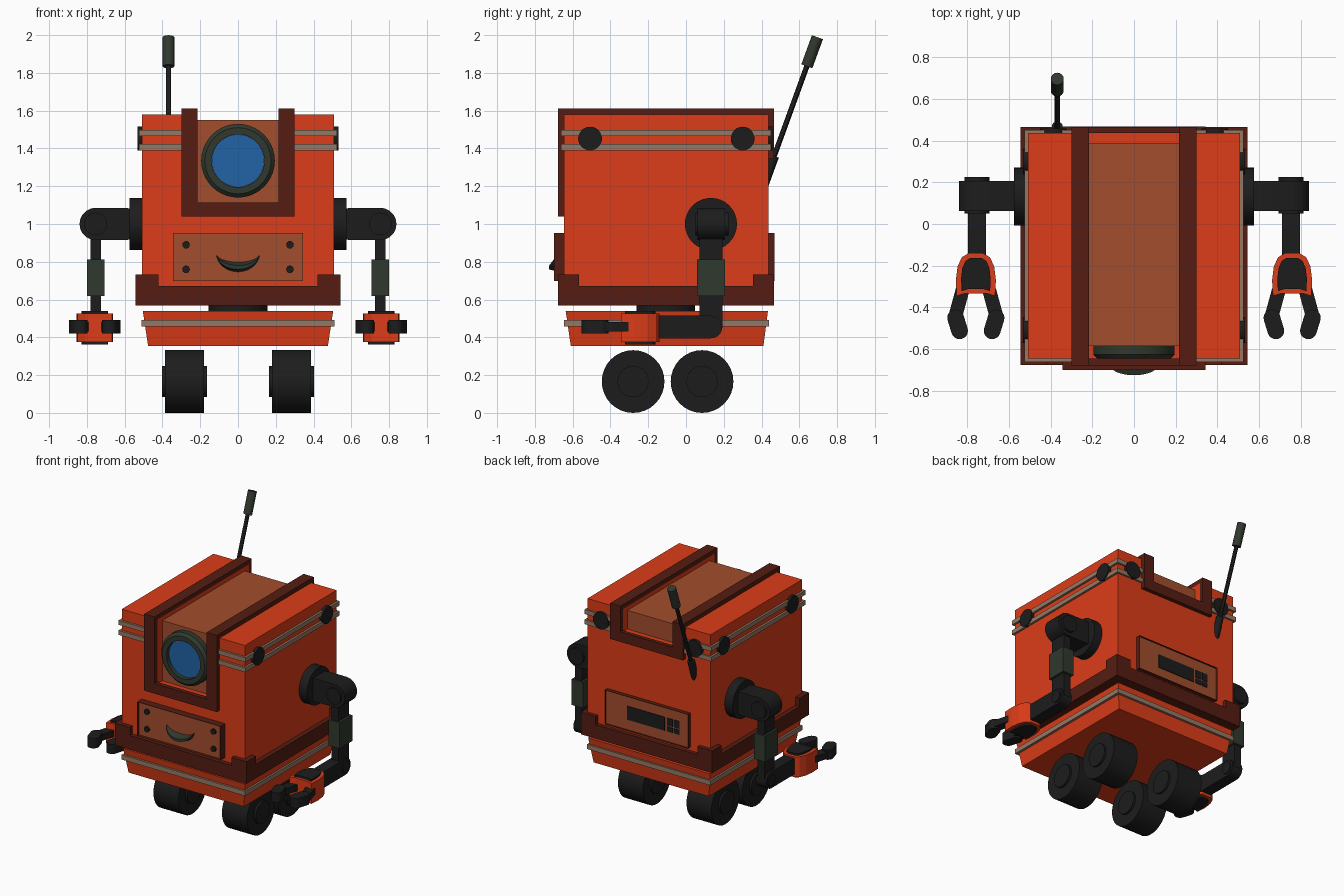
import bpy, bmesh
from math import sin, cos, pi, radians
from mathutils import Vector

if "Cube" in bpy.data.objects:
    bpy.data.objects.remove(bpy.data.objects["Cube"])


def material(name, rgb):
    m = bpy.data.materials.new(name)
    m.diffuse_color = (*rgb, 1)
    m.use_nodes = True
    m.node_tree.nodes["Principled BSDF"].inputs["Base Color"].default_value = m.diffuse_color
    return m


ORANGE = material("orange_paint", (0.72, 0.045, 0.009))
BROWN = material("dark_brown", (0.09, 0.012, 0.006))
RUST = material("rust_panel", (0.36, 0.075, 0.026))
BLACK = material("black_rubber", (0.012, 0.012, 0.012))
GREEN = material("dark_green", (0.03, 0.04, 0.027))
BLUE = material("lens_blue", (0.015, 0.125, 0.38))
TRIM = material("pale_trim", (0.30, 0.19, 0.13))


def finish(name, bm, mats, mirror=False, smooth=False):
    bmesh.ops.recalc_face_normals(bm, faces=bm.faces[:])
    me = bpy.data.meshes.new(name)
    bm.to_mesh(me)
    bm.free()
    ob = bpy.data.objects.new(name, me)
    bpy.context.collection.objects.link(ob)
    for m in mats if isinstance(mats, list) else [mats]:
        me.materials.append(m)
    if smooth:
        bpy.ops.object.select_all(action='DESELECT')
        ob.select_set(True)
        bpy.context.view_layer.objects.active = ob
        bpy.ops.object.shade_smooth_by_angle(angle=radians(30))
    if mirror:
        ob.modifiers.new("mirror", 'MIRROR')
    return ob


def prism(name, pts, axis, lo, hi, mat, mirror=False, smooth=False, taper=None):
    """Extrude a 2D outline along an axis."""
    def place(p, d):
        a, b = p
        return {'x': (d, a, b), 'y': (a, d, b), 'z': (a, b, d)}[axis]
    bm = bmesh.new()
    low = [bm.verts.new(place(p, lo)) for p in (taper or pts)]
    top = [bm.verts.new(place(p, hi)) for p in pts]
    bm.faces.new(low)
    bm.faces.new(top)
    n = len(pts)
    for i in range(n):
        j = (i + 1) % n
        bm.faces.new((low[i], low[j], top[j], top[i]))
    return finish(name, bm, mat, mirror, smooth)


def rect(a0, a1, b0, b1):
    return [(a0, b0), (a1, b0), (a1, b1), (a0, b1)]


def box(name, x, y, z, mat, mirror=False):
    return prism(name, rect(*x, *y), 'z', *z, mat, mirror)


def capsule(p, q, r, n=10):
    """Stadium outline round two points."""
    p, q = Vector(p), Vector(q)
    d = (q - p).normalized()
    s = Vector((-d.y, d.x))
    arc = [pi * i / n for i in range(n + 1)]
    out = [q + r * (d * sin(t) - s * cos(t)) for t in arc]
    out += [p + r * (s * cos(t) - d * sin(t)) for t in arc]
    return [tuple(v) for v in out]


def rod(name, p, q, r, mat, mirror=False, sides=32):
    p, q = Vector(p), Vector(q)
    bm = bmesh.new()
    bmesh.ops.create_cone(bm, cap_ends=True, segments=sides, radius1=r, radius2=r, depth=(q - p).length)
    rot = (q - p).to_track_quat('Z', 'Y').to_matrix().to_4x4()
    bmesh.ops.transform(bm, matrix=rot, verts=bm.verts[:])
    bmesh.ops.translate(bm, vec=(p + q) / 2, verts=bm.verts[:])
    return finish(name, bm, mat, mirror, True)


def framed_plate(name, y_in, y_out):
    """Plate with a raised brown rim and a sunken rust panel."""
    bm = bmesh.new()
    v = [[bm.verts.new((x, y, z)) for x, z in rect(-0.343, 0.343, 0.698, 0.953)] for y in (y_in, y_out)]
    bm.faces.new(v[0])
    face = bm.faces.new(v[1])
    for i in range(4):
        j = (i + 1) % 4
        bm.faces.new((v[0][i], v[0][j], v[1][j], v[1][i]))
    bmesh.ops.inset_region(bm, faces=[face], thickness=0.032)
    ext = bmesh.ops.extrude_discrete_faces(bm, faces=[face])["faces"][0]
    ext.material_index = 1
    bmesh.ops.translate(bm, vec=(0, (y_in - y_out) * 0.4, 0), verts=ext.verts[:])
    return finish(name, bm, [BROWN, RUST])


# Body shell with a channel over the top, and the sunken core in it
prism("body_shell", [(-0.508, 0.6), (0.508, 0.6), (0.508, 1.58), (0.215, 1.58), (0.215, 1.1),
                     (-0.215, 1.1), (-0.215, 1.58), (-0.508, 1.58)], 'y', -0.645, 0.437, ORANGE)
box("head_core", (-0.215, 0.215), (-0.585, 0.385), (1.1, 1.55), RUST)
box("channel_back_wall", (-0.215, 0.215), (0.385, 0.437), (1.1, 1.41), ORANGE)

# Straps over the top with cross bars
prism("strap", [(-0.678, 1.04), (-0.678, 1.612), (0.466, 1.612), (0.466, 1.345), (0.437, 1.345),
                (0.437, 1.58), (-0.645, 1.58), (-0.645, 1.04)], 'x', 0.215, 0.30, BROWN, True)
box("front_cross_bar", (-0.215, 0.215), (-0.678, -0.645), (1.04, 1.115), BROWN)
box("back_cross_bar", (-0.215, 0.215), (0.437, 0.466), (1.345, 1.42), BROWN)

# Trim stripes and round studs
for z in (1.39, 1.465):
    box("trim_stripe", (0.25, 0.524), (-0.661, 0.45), (z, z + 0.033), TRIM, True)
for y in (-0.508, 0.30):
    rod("side_stud", (0.49, y, 1.452), (0.531, y, 1.452), 0.063, BLACK, True)
rod("back_stud", (0.387, 0.42, 1.452), (0.387, 0.457, 1.452), 0.063, BLACK, True)

# Eye: ring and lens turned about the y axis
def lathe(name, profile, mat, n=40):
    bm = bmesh.new()
    rings = [[bm.verts.new((r * cos(2 * pi * i / n), y, 1.335 + r * sin(2 * pi * i / n)))
              for i in range(n)] for r, y in profile]
    for a, b in zip(rings, rings[1:]):
        for i in range(n):
            j = (i + 1) % n
            bm.faces.new((a[i], a[j], b[j], b[i]))
    return finish(name, bm, mat, smooth=True)

lathe("eye_ring", [(0.195, -0.58), (0.195, -0.625), (0.175, -0.645), (0.14, -0.645), (0.14, -0.58)], GREEN)
rod("eye_lens", (0, -0.58, 1.335), (0, -0.615, 1.335), 0.139, BLUE, sides=40)

# Front plate with bolts and a cupped pull
framed_plate("front_plate", -0.64, -0.70)
for z in (0.76, 0.89):
    rod("plate_bolt", (0.275, -0.66, z), (0.275, -0.69, z), 0.02, BLACK, True, 16)
bm = bmesh.new()
rows = []
for i in range(1, 16):
    t = pi * i / 16
    rows.append([bm.verts.new((-0.115 * cos(t), y, 0.845 - d * sin(t)))
                 for y, d in ((-0.67, 0.045), (-0.675 - 0.05 * sin(t), 0.065),
                              (-0.675 - 0.05 * sin(t), 0.085), (-0.67, 0.1))])
for a, b in zip(rows, rows[1:]):
    for i in range(4):
        j = (i + 1) % 4
        bm.faces.new((a[i], a[j], b[j], b[i]))
bm.faces.new(rows[0])
bm.faces.new(rows[-1])
finish("front_pull", bm, GREEN, smooth=True)

# Back plate with a vent slot and small keys
framed_plate("back_plate", 0.43, 0.468)
box("vent_slot", (-0.145, 0.165), (0.44, 0.458), (0.775, 0.875), BLACK)
for x in (-0.21, -0.265):
    box("key_tall", (x, x + 0.045), (0.44, 0.458), (0.82, 0.875), BLACK)
    box("key_short", (x, x + 0.045), (0.44, 0.458), (0.775, 0.81), BLACK)

# Brown skirt with raised corners
box("skirt", (-0.543, 0.543), (-0.677, 0.466), (0.568, 0.672), BROWN)
for y in ((-0.677, -0.566), (0.355, 0.466)):
    box("skirt_corner", (0.42, 0.543), y, (0.672, 0.733), BROWN, True)

# Neck, tapered base and its stripe
rod("neck", (0, -0.108, 0.5), (0, -0.108, 0.6), 0.155, BLACK)
prism("base", rect(-0.504, 0.504, -0.637, 0.434), 'z', 0.355, 0.54, ORANGE,
      taper=rect(-0.476, 0.476, -0.61, 0.41))
box("base_stripe", (-0.51, 0.51), (-0.645, 0.44), (0.457, 0.492), TRIM)

# Wheels
for y in (-0.28, 0.085):
    rod("wheel", (0.18, y, 0.166), (0.386, y, 0.166), 0.166, BLACK, True)
    rod("wheel_hub", (0.164, y, 0.166), (0.402, y, 0.166), 0.083, BLACK, True)

# Arms
AX, AY = 0.753, 0.132
rod("shoulder", (0.49, AY, 1.0), (0.574, AY, 1.0), 0.138, BLACK, True)
prism("upper_arm", capsule((0.6, 1.0), (AX, 1.0), 0.086), 'y', 0.062, 0.207, BLACK, True, True)
rod("elbow_pin", (AX, 0.05, 1.0), (AX, 0.225, 1.0), 0.06, BLACK, True)
box("forearm", (AX - 0.029, AX + 0.029), (0.071, 0.193), (0.45, 1.0), BLACK, True)
box("forearm_sleeve", (AX - 0.046, AX + 0.046), (0.057, 0.207), (0.62, 0.813), GREEN, True)
prism("lower_arm", capsule((AY, 0.455), (-0.14, 0.455), 0.06), 'x', AX - 0.043, AX + 0.043, BLACK, True, True)
rod("wrist_pin", (AX - 0.05, AY, 0.455), (AX + 0.05, AY, 0.455), 0.043, BLACK, True)

# Hands: horseshoe palm, raised pads and two claws
HX = 0.758
half = [(0.092, -0.345), (0.096, -0.27), (0.088, -0.205), (0.068, -0.16), (0.035, -0.14)]
palm = half + [(-x, y) for x, y in reversed(half)] + [(-0.05, -0.332), (0.05, -0.332)]
prism("palm", [(HX + x, y) for x, y in palm], 'z', 0.375, 0.526, ORANGE, True)
prism("palm_pad", [(HX + 0.74 * x, -0.24 + 0.78 * (y + 0.24)) for x, y in palm], 'z', 0.362, 0.54, BLACK, True)
for s in (-1, 1):
    prism("claw_link", capsule((HX + s * 0.065, -0.32), (HX + s * 0.095, -0.43), 0.033), 'z', 0.432, 0.48, BLACK, True, True)
    prism("claw_tip", capsule((HX + s * 0.097, -0.45), (HX + s * 0.078, -0.512), 0.04), 'z', 0.42, 0.492, BLACK, True, True)

# Leaning antenna on the back
def lean(z):
    return (-0.368, 0.669 + 0.364 * (z - 1.915), z)

rod("antenna_base", lean(1.19), lean(1.36), 0.026, BLACK, sides=16)
rod("antenna_rod", lean(1.3), lean(1.9), 0.014, BLACK, sides=12)
rod("antenna_tip", lean(1.835), lean(1.989), 0.031, GREEN, sides=16)
